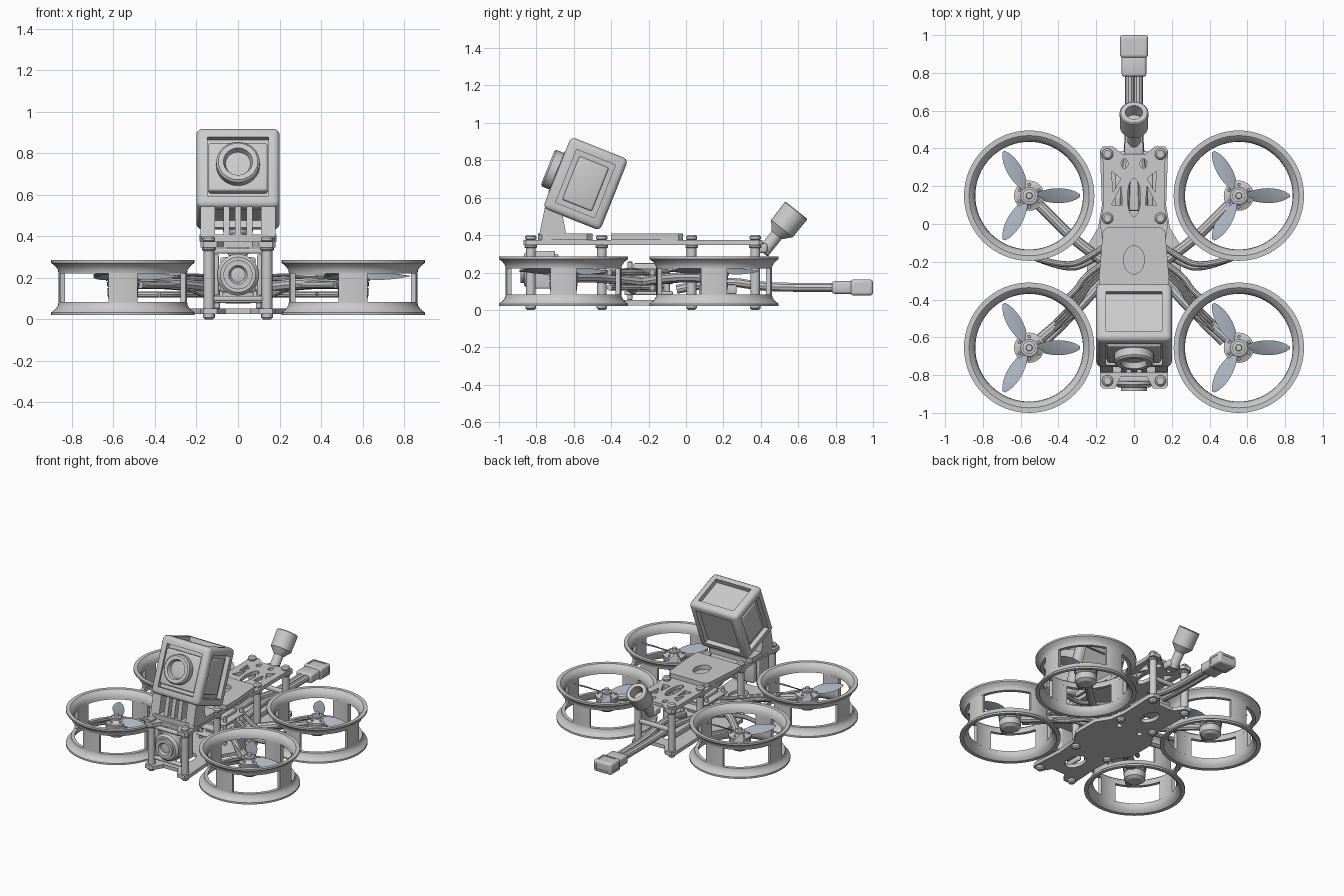
import bpy, bmesh, math
from mathutils import Vector, Matrix

if "Cube" in bpy.data.objects:
    bpy.data.objects.remove(bpy.data.objects["Cube"])
R = math.radians


def finish(name, bm, mat=None, matrix=None):
    bmesh.ops.remove_doubles(bm, verts=bm.verts, dist=1e-5)
    bmesh.ops.recalc_face_normals(bm, faces=bm.faces)
    me = bpy.data.meshes.new(name)
    bm.to_mesh(me)
    bm.free()
    me.shade_smooth()
    me.set_sharp_from_angle(angle=R(32))
    ob = bpy.data.objects.new(name, me)
    bpy.context.collection.objects.link(ob)
    if matrix:
        ob.matrix_world = matrix
    if mat:
        me.materials.append(mat)
    return ob


def lathe(name, profile, loc=(0, 0, 0), axis=(0, 0, 1), n=32, arc=None, mat=None):
    """Closed (r, z) profile swept around an axis; arc=(start, end) makes a capped sector."""
    bm = bmesh.new()
    a0, a1 = arc or (0, 360)
    rings = []
    for i in range(n + 1 if arc else n):
        a = R(a0 + (a1 - a0) * i / n)
        rings.append([bm.verts.new((r * math.cos(a), r * math.sin(a), z)) for r, z in profile])
    for i in range(n):
        p, q = rings[i], rings[(i + 1) % len(rings)]
        for j in range(len(profile)):
            k = (j + 1) % len(profile)
            if profile[j][0] or profile[k][0]:
                bm.faces.new((p[j], q[j], q[k], p[k]))
    if arc:
        bm.faces.new(rings[0])
        bm.faces.new(rings[-1])
    rot = Vector((0, 0, 1)).rotation_difference(Vector(axis)).to_matrix().to_4x4()
    return finish(name, bm, mat, Matrix.Translation(loc) @ rot)


def rod(name, r, z0, z1, loc=(0, 0, 0), axis=(0, 0, 1), n=20, c=0.006):
    return lathe(name, [(0, z0), (r - c, z0), (r, z0 + c), (r, z1 - c), (r - c, z1), (0, z1)], loc, axis, n)


def box(name, size, loc, bevel=0.008, matrix=None, recess=None):
    bm = bmesh.new()
    bmesh.ops.create_cube(bm, size=1, matrix=Matrix.Diagonal((*size, 1)))
    bmesh.ops.bevel(bm, geom=bm.edges[:], offset=bevel, segments=3, profile=0.5, affect='EDGES')
    if recess:
        width, depth = recess
        big = sorted(bm.faces, key=lambda f: -f.calc_area())[:6]
        bmesh.ops.inset_individual(bm, faces=big, thickness=width)
        for f in big:
            rim = f.normal * depth
            walls = bmesh.ops.extrude_discrete_faces(bm, faces=[f])['faces'][0]
            bmesh.ops.translate(bm, verts=walls.verts, vec=-rim)
    return finish(name, bm, None, (matrix or Matrix()) @ Matrix.Translation(loc))


def from_curve(name, cu):
    ob = bpy.data.objects.new(name + "_curve", cu)
    bpy.context.collection.objects.link(ob)
    me = bpy.data.meshes.new_from_object(ob.evaluated_get(bpy.context.evaluated_depsgraph_get()))
    bpy.data.objects.remove(ob)
    bm = bmesh.new()
    bm.from_mesh(me)
    return finish(name, bm)


def plate(name, outline, holes, z0, z1):
    """Flat sheet from an outline polygon with cut holes."""
    cu = bpy.data.curves.new(name, 'CURVE')
    cu.dimensions, cu.fill_mode, cu.extrude = '2D', 'BOTH', (z1 - z0) / 2
    for pts in [outline] + holes:
        sp = cu.splines.new('POLY')
        sp.points.add(len(pts) - 1)
        for p, (x, y) in zip(sp.points, pts):
            p.co = (x, y, 0, 1)
        sp.use_cyclic_u = True
    ob = from_curve(name, cu)
    ob.location.z = (z0 + z1) / 2
    return ob


def tube(name, pts, r):
    cu = bpy.data.curves.new(name, 'CURVE')
    cu.dimensions, cu.bevel_depth, cu.bevel_resolution, cu.use_fill_caps = '3D', r, 3, True
    sp = cu.splines.new('NURBS')
    sp.points.add(len(pts) - 1)
    for p, co in zip(sp.points, pts):
        p.co = (*co, 1)
    sp.use_endpoint_u, sp.order_u = True, 3
    return from_curve(name, cu)


def oval(x, y, rx, ry, n=20):
    return [(x + rx * math.cos(i * math.tau / n), y + ry * math.sin(i * math.tau / n)) for i in range(n)]


def mirrored(half):
    return half + [(-x, y) for x, y in reversed(half)]


blade_mat = bpy.data.materials.new("blade_blue_grey")
blade_mat.diffuse_color = (0.42, 0.47, 0.54, 1)
blade_mat.use_nodes = True
blade_mat.node_tree.nodes["Principled BSDF"].inputs["Base Color"].default_value = blade_mat.diffuse_color


def propeller(loc):
    bm = bmesh.new()
    for k in range(3):
        rings = []
        for i in range(11):
            t = i / 10
            w = 0.016 + 0.027 * math.sin(math.pi * min(1, t * 1.05 + 0.02)) ** 0.7 if t < 0.93 else 0.02 * (1.35 - t)
            tilt, rad = R(32 - 18 * t), 0.045 + 0.225 * t
            rings.append([])
            for s, h in ((-1, 0), (0, 0.004), (1, 0), (0, -0.004)):
                v = Vector((rad, s * w * math.cos(tilt) - h * math.sin(tilt), s * w * math.sin(tilt) + h * math.cos(tilt)))
                rings[-1].append(bm.verts.new(Matrix.Rotation(R(120 * k), 3, 'Z') @ v))
        for p, q in zip(rings, rings[1:]):
            for j in range(4):
                bm.faces.new((p[j], q[j], q[(j + 1) % 4], p[(j + 1) % 4]))
        bm.faces.new(rings[0])
        bm.faces.new(rings[-1])
    finish("propeller_blades", bm, blade_mat, Matrix.Translation(loc))


# Ducts, motors and propellers
flare = [(0.285, 0.222), (0.287, 0.245), (0.297, 0.268), (0.318, 0.285), (0.345, 0.285),
         (0.345, 0.272), (0.325, 0.256), (0.312, 0.238), (0.31, 0.222)]
lower = [(r, 0.305 - z) for r, z in flare]
for sx in (-1, 1):
    for cy in (-0.655, 0.15):
        c = (0.555 * sx, cy, 0)
        lathe("duct_upper_ring", flare, c, n=64)
        lathe("duct_lower_ring", lower, c, n=64)
        for a in range(0, 360, 90):
            lathe("duct_post", [(0.285, 0.08), (0.31, 0.08), (0.31, 0.225), (0.285, 0.225)], c, n=6, arc=(a - 13, a + 13))
        rod("motor_base", 0.075, 0.155, 0.185, c, n=32)
        lathe("motor_bell", [(0, 0.09), (0.05, 0.09), (0.072, 0.105), (0.075, 0.15), (0, 0.15)], c)
        lathe("motor_top", [(0, 0.185), (0.08, 0.185), (0.08, 0.198), (0.055, 0.205), (0.045, 0.215), (0, 0.215)], c)
        lathe("propeller_hub", [(0, 0.2), (0.035, 0.2), (0.035, 0.225), (0.018, 0.228), (0.016, 0.245), (0, 0.247)], c, n=12)
        for a in range(30, 390, 60):
            rod("motor_screw", 0.009, 0.2, 0.212, (c[0] + 0.06 * math.cos(R(a)), cy + 0.06 * math.sin(R(a)), 0), n=8, c=0.002)
        propeller((c[0], cy, 0.208))

    # Motor arms, duct braces and motor wires
    x = sx
    tube("front_arm", [(0.55 * x, -0.655, 0.17), (0.42 * x, -0.54, 0.175), (0.26 * x, -0.42, 0.17), (0.13 * x, -0.25, 0.15)], 0.028)
    tube("front_arm_brace", [(0.47 * x, -0.63, 0.165), (0.3 * x, -0.47, 0.17), (0.22 * x, -0.34, 0.15), (0.12 * x, -0.28, 0.1)], 0.018)
    tube("rear_arm", [(0.55 * x, 0.15, 0.17), (0.42 * x, 0.02, 0.175), (0.3 * x, -0.1, 0.17), (0.13 * x, -0.22, 0.15)], 0.028)
    for dz, dy in ((0.2, 0), (0.12, -0.03)):
        tube("duct_brace", [(0.13 * x, -0.1 + dy, dz), (0.24 * x, -0.18 + dy, dz), (0.36 * x, -0.23 + dy / 2, dz), (0.52 * x, -0.18, dz)], 0.016)
        tube("lower_duct_brace", [(0.15 * x, -0.2, dz), (0.26 * x, -0.27 + dy, dz), (0.31 * x, -0.36 + dy / 2, dz), (0.38 * x, -0.41, dz)], 0.016)
    for k in range(3):
        o = k * 0.022
        tube("motor_wire", [(0.42 * x, -0.56 + o, 0.2), (0.3 * x, -0.44 + o, 0.2), (0.22 * x, -0.3 + o, 0.22), (0.08 * x, -0.2, 0.2)], 0.008)

    # Standoff columns with screws
    for y in (-0.83, -0.45, 0.03, 0.37):
        p = (0.14 * x, y, 0)
        rod("standoff", 0.026, 0.03, 0.36, p, n=16)
        rod("standoff_collar", 0.034, 0.33, 0.35, p, n=16)
        rod("top_screw", 0.03, 0.37, 0.402, p, n=16, c=0.01)
        rod("bottom_screw", 0.028, 0, 0.035, p, n=16, c=0.01)

# Bottom and top frame plates
bottom = mirrored([(0.06, 0.34), (0.11, 0.41), (0.165, 0.41), (0.18, 0.38), (0.17, 0.1), (0.19, -0.02), (0.25, -0.12),
                   (0.25, -0.32), (0.18, -0.43), (0.165, -0.6), (0.18, -0.84), (0.165, -0.87), (0.1, -0.87), (0.06, -0.8)])
plate("bottom_plate", bottom, [oval(0, 0.17, 0.05, 0.08), oval(0, -0.62, 0.06, 0.09),
                               oval(0.09, -0.05, 0.02, 0.02), oval(-0.09, -0.05, 0.02, 0.02)], 0.025, 0.052)
holes = [oval(0, 0.14, 0.035, 0.1)]
for s in (-1, 1):
    holes += [[(0.06 * s, 0.1), (0.12 * s, 0.1), (0.07 * s, 0.2)], [(0.07 * s, 0.24), (0.11 * s, 0.17), (0.12 * s, 0.28)],
              oval(0.05 * s, 0.32, 0.018, 0.025)]
top = mirrored([(0.06, 0.37), (0.11, 0.41), (0.165, 0.41), (0.18, 0.39), (0.165, 0.33), (0.165, 0.08), (0.18, 0.0),
                (0.165, -0.1), (0.165, -0.7), (0.18, -0.8), (0.18, -0.855), (0.165, -0.87), (0.1, -0.87), (0.07, -0.81)])
plate("top_plate", top, holes, 0.347, 0.375)
plate("battery_pad", mirrored([(0.14, -0.015), (0.165, -0.04), (0.185, -0.28), (0.185, -0.4)]),
      [oval(0, -0.19, 0.055, 0.075)], 0.375, 0.408)

# Electronics stack inside the frame
for z, h in ((0.09, 0.02), (0.15, 0.025), (0.215, 0.02)):
    box("circuit_board", (0.24, 0.26, h), (0, -0.2, z))
box("stack_chips", (0.15, 0.16, 0.16), (0, -0.2, 0.17))
box("video_transmitter", (0.2, 0.2, 0.05), (0, 0.17, 0.11))
for sx in (-1, 1):
    for y in (-0.3, -0.1):
        rod("stack_post", 0.014, 0.05, 0.26, (0.1 * sx, y, 0), n=12)

# Pilot camera between the front columns
box("pilot_camera_body", (0.17, 0.12, 0.17), (0, -0.74, 0.215), 0.015)
lathe("pilot_camera_lens", [(0, 0), (0.1, 0), (0.1, 0.05), (0.085, 0.065), (0.07, 0.065), (0.07, 0.085),
                            (0.045, 0.085), (0.035, 0.07), (0, 0.075)], (0, -0.8, 0.215), (0, -1, 0))
for sx in (-1, 1):
    box("pilot_camera_bracket", (0.025, 0.13, 0.2), (0.105 * sx, -0.765, 0.215))
for z in (0.1, 0.33):
    box("front_crossbar", (0.28, 0.03, 0.025), (0, -0.82, z))

# Action camera mount: base, legs and cradle
plate("camera_mount_base", mirrored([(0.15, -0.5), (0.18, -0.53), (0.175, -0.77), (0.14, -0.79)]), [], 0.375, 0.41)
for x, w in ((-0.145, 0.07), (0, 0.03), (0.055, 0.03), (-0.055, 0.03), (0.145, 0.07)):
    bm = bmesh.new()
    side = [(-0.785, 0.4), (-0.64, 0.4), (-0.66, 0.51), (-0.755, 0.545)]
    face = bm.faces.new([bm.verts.new((x - w / 2, y, z)) for y, z in side])
    moved = bmesh.ops.extrude_face_region(bm, geom=[face])['geom']
    bmesh.ops.translate(bm, verts=[v for v in moved if isinstance(v, bmesh.types.BMVert)], vec=(w, 0, 0))
    finish("camera_mount_leg", bm)

# Action camera in its tilted cage
tilt = Matrix.Translation((0, -0.537, 0.675)) @ Matrix.Rotation(R(-21.7), 4, 'X')
box("action_camera_cage", (0.4, 0.33, 0.41), (0, 0, 0), 0.028, tilt, (0.035, 0.035))
box("action_camera_bezel", (0.285, 0.05, 0.25), (0, -0.143, 0), 0.012, tilt)
lens = lathe("action_camera_lens", [(0, 0), (0.105, 0), (0.105, 0.05), (0.095, 0.06), (0.07, 0.06), (0.06, 0.03), (0, 0.036)],
             (0, -0.16, 0.005), (0, -1, 0))
lens.matrix_world = tilt @ lens.matrix_world
for sx in (-1, 1):
    box("action_camera_side_panel", (0.03, 0.17, 0.25), (0.168 * sx, 0, 0), 0.01, tilt)

# Rear antenna in its angled socket
ax = Vector((0, 0.62, 0.78)).normalized()
lathe("antenna_cap", [(0, 0), (0.035, 0), (0.074, 0.045), (0.076, 0.165), (0.07, 0.17), (0.046, 0.17), (0.046, 0.09), (0, 0.09)],
      (0, 0.485, 0.4), ax)
rod("antenna_stem", 0.034, -0.12, 0.02, (0, 0.485, 0.4), ax)
box("antenna_holder", (0.1, 0.07, 0.05), (0, 0.4, 0.33), 0.012)

# Battery lead with plug
for sx in (-1, 1):
    tube("battery_wire", [(0.05 * sx, -0.05, 0.11), (0.05 * sx, 0.2, 0.16), (0.026 * sx, 0.4, 0.125), (0.022 * sx, 0.6, 0.12), (0.022 * sx, 0.8, 0.12)], 0.025)
box("battery_plug_neck", (0.13, 0.12, 0.068), (0, 0.84, 0.12), 0.015)
box("battery_plug", (0.148, 0.12, 0.085), (0, 0.94, 0.12), 0.015, None, (0.012, 0.004))
box("rear_crossbar", (0.28, 0.03, 0.03), (0, 0.37, 0.2))
